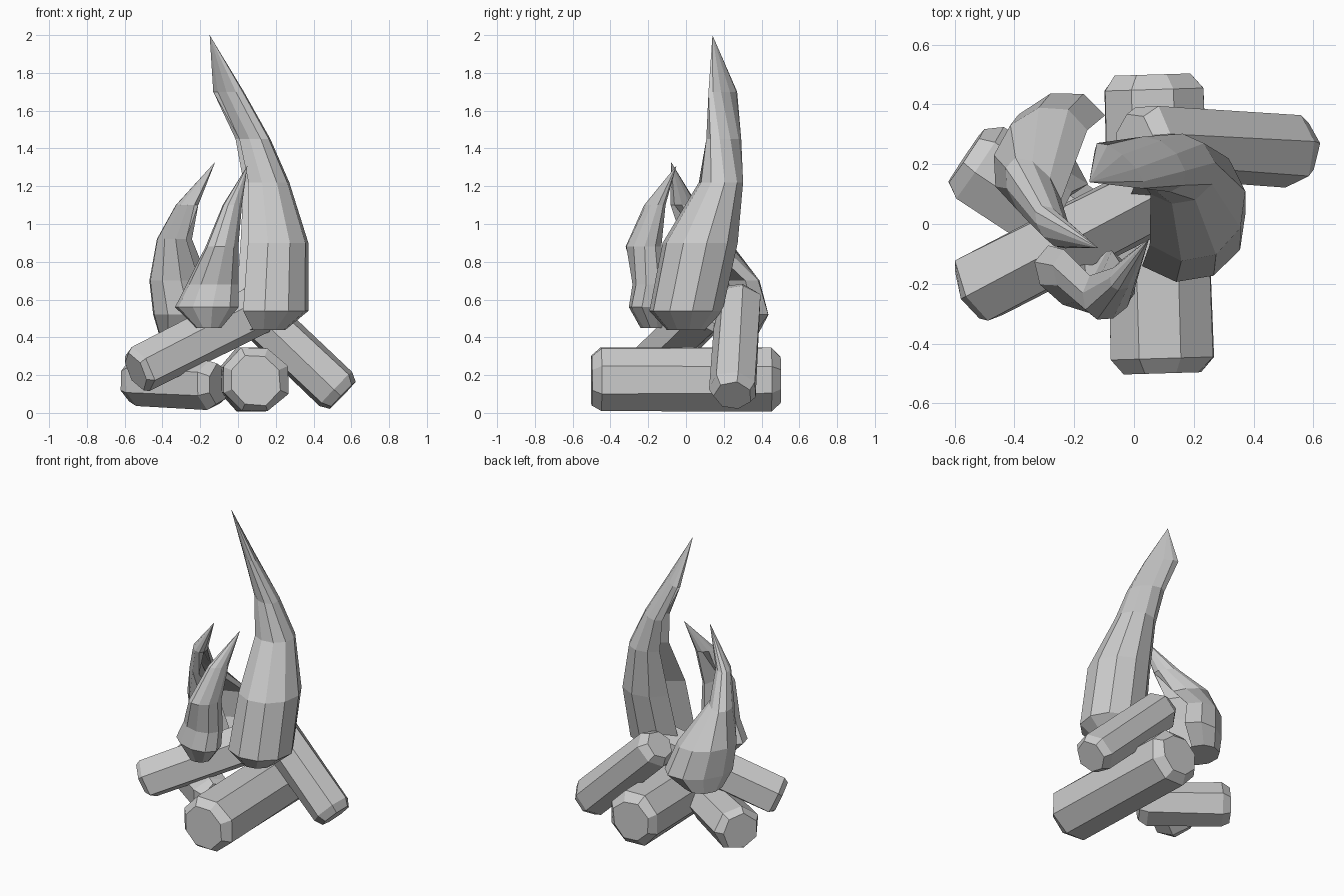
import bpy, bmesh, math, random
from mathutils import Vector

old = bpy.data.objects.get("Cube")
if old:
    bpy.data.objects.remove(old, do_unlink=True)

random.seed(4)
grey = bpy.data.materials.new("plain_grey")
grey.use_nodes = True
colour = (0.6, 0.6, 0.6, 1)
grey.diffuse_color = colour
grey.node_tree.nodes["Principled BSDF"].inputs["Base Color"].default_value = colour


def loft(name, rings, tip=None):
    """Skin rings of points, closing the start and either capping or pointing the end."""
    bm = bmesh.new()
    loops = [[bm.verts.new(p) for p in ring] for ring in rings]
    n = len(loops[0])
    for a, b in zip(loops, loops[1:]):
        for i in range(n):
            j = (i + 1) % n
            bm.faces.new((a[i], a[j], b[j], b[i]))
    bm.faces.new(loops[0][::-1])
    if tip:
        top = bm.verts.new(tip)
        for i in range(n):
            bm.faces.new((loops[-1][i], loops[-1][(i + 1) % n], top))
    else:
        bm.faces.new(loops[-1])
    bmesh.ops.recalc_face_normals(bm, faces=bm.faces)
    mesh = bpy.data.meshes.new(name)
    bm.to_mesh(mesh)
    bm.free()
    mesh.materials.append(grey)
    obj = bpy.data.objects.new(name, mesh)
    bpy.context.collection.objects.link(obj)


def log(name, start, end, radius, sides=8, bevel=0.05, wobble=0.06):
    """Roughly hewn log with chamfered ends."""
    start, end = Vector(start), Vector(end)
    axis = (end - start).normalized()
    u = axis.cross(Vector((0, 0, 1))).normalized()
    v = u.cross(axis)
    length = (end - start).length
    rings = []
    for along, scale in ((0, 0.76), (bevel, 1), (length - bevel, 0.96), (length, 0.72)):
        ring = []
        for i in range(sides):
            a = math.tau * (i + 0.5) / sides
            r = radius * scale * random.uniform(1 - wobble, 1 + wobble)
            ring.append(start + axis * along + u * r * math.cos(a) + v * r * math.sin(a))
        rings.append(ring)
    loft(name, rings)


def flame(name, levels, tip, hollow, depth, sides=10):
    """Flame from z, x range, y range and diagonal skew per level; a trough faces `hollow` degrees."""
    rings = []
    for k, (z, x0, x1, y0, y1, skew) in enumerate(levels):
        ring = []
        for i in range(sides):
            a = math.tau * i / sides + math.radians(hollow)
            in_trough = i == 0 and 0 < k < len(levels) - 1
            r = -depth if in_trough else 1.03
            across = skew * math.cos(a) + math.sqrt(1 - skew * skew) * math.sin(a)
            ring.append(((x0 + x1) / 2 + (x1 - x0) / 2 * r * math.cos(a),
                         (y0 + y1) / 2 + (y1 - y0) / 2 * r * across, z))
        rings.append(ring)
    loft(name, rings, tip)


# Logs
log("bottom_log", (0.09, -0.5, 0.175), (0.06, 0.5, 0.175), 0.185)
log("back_left_log", (-0.56, 0.23, 0.17), (-0.1, -0.08, 0.15), 0.145, sides=7, wobble=0.1)
log("front_left_log", (-0.54, -0.23, 0.22), (0.14, 0.13, 0.57), 0.135, sides=6, bevel=0.03, wobble=0.1)
log("right_log", (0.55, 0.25, 0.09), (0.0, 0.28, 0.62), 0.133, sides=7)

# Tall flame, open toward the middle of the fire
flame("tall_flame", [
    (0.44, 0.05, 0.25, -0.1, 0.1, 0),
    (0.54, -0.03, 0.37, -0.19, 0.19, 0),
    (0.9, 0.0, 0.37, -0.12, 0.27, 0),
    (1.22, 0.02, 0.27, 0.07, 0.3, 0),
    (1.45, -0.02, 0.17, 0.11, 0.29, -0.4),
    (1.7, -0.13, 0.03, 0.12, 0.27, -0.8),
], (-0.15, 0.14, 2.0), hollow=190, depth=0.55)

# Back flame curling forward
flame("back_left_flame", [
    (0.42, -0.42, -0.2, 0.13, 0.38, 0),
    (0.52, -0.45, -0.09, 0.06, 0.44, 0.25),
    (0.7, -0.47, -0.15, 0.05, 0.39, 0.2),
    (0.92, -0.43, -0.24, -0.02, 0.22, -0.5),
    (1.1, -0.33, -0.21, -0.08, 0.06, -0.5),
], (-0.12, -0.08, 1.33), hollow=-15, depth=0.45)

# Front flame curling backward
flame("front_flame", [
    (0.45, -0.22, -0.09, -0.24, -0.12, 0),
    (0.56, -0.33, 0.0, -0.3, -0.06, -0.3),
    (0.68, -0.27, 0.0, -0.28, -0.07, -0.2),
    (0.88, -0.17, 0.0, -0.32, -0.13, 0.2),
    (1.1, -0.08, 0.02, -0.22, -0.11, 0.4),
], (0.05, -0.05, 1.31), hollow=100, depth=0.3)
